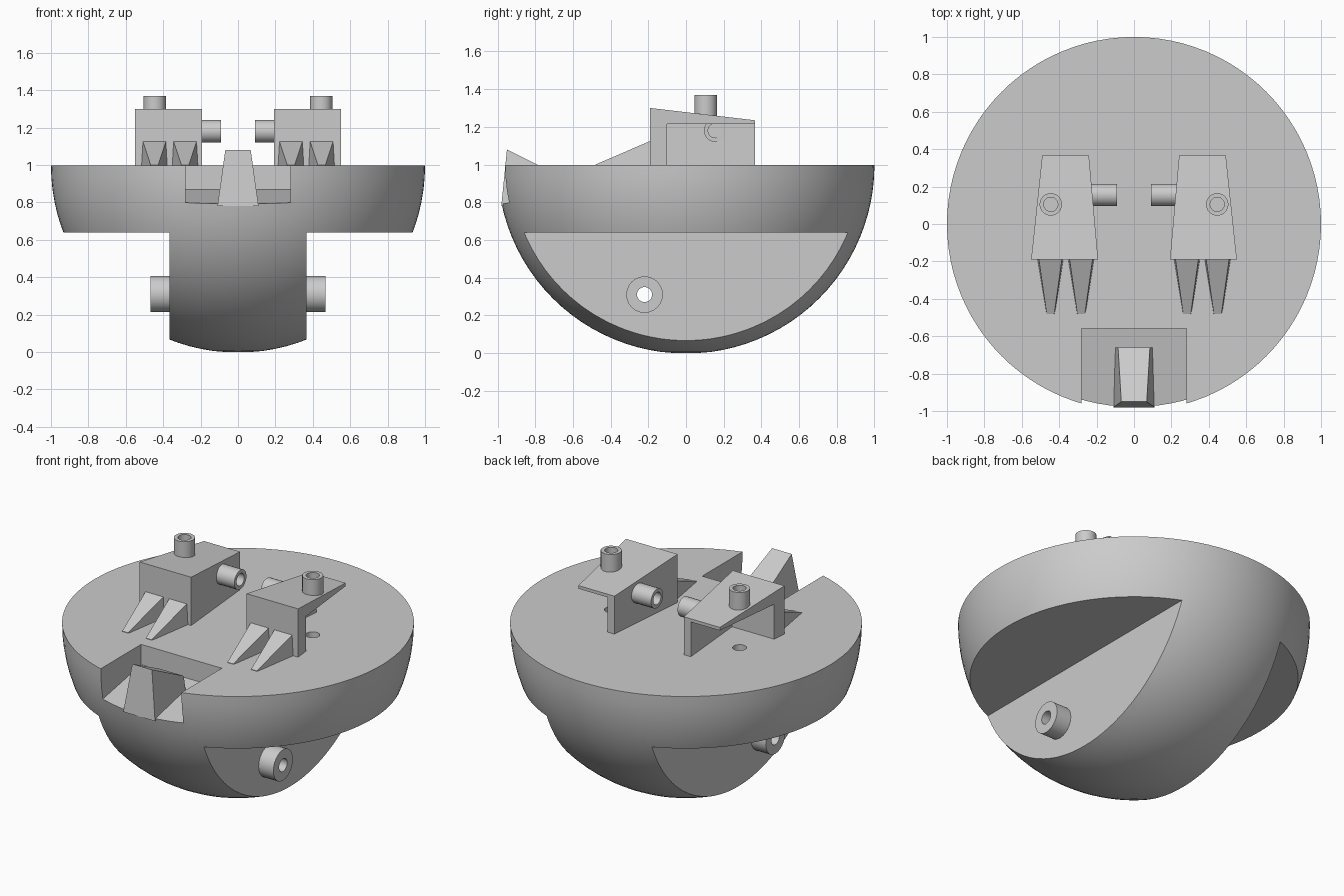
import bpy, bmesh, math
from mathutils import Matrix, Vector

cube = bpy.data.objects.get("Cube")
if cube:
    bpy.data.objects.remove(cube, do_unlink=True)

GREY = (0.6, 0.6, 0.6, 1)
mat = bpy.data.materials.new("plain grey")
mat.use_nodes = True
mat.diffuse_color = GREY
mat.node_tree.nodes["Principled BSDF"].inputs["Base Color"].default_value = GREY
DECK = 0.997


def finish(name, bm):
    bmesh.ops.recalc_face_normals(bm, faces=bm.faces)
    mesh = bpy.data.meshes.new(name)
    bm.to_mesh(mesh)
    bm.free()
    mesh.materials.append(mat)
    ob = bpy.data.objects.new(name, mesh)
    bpy.context.collection.objects.link(ob)
    return ob


def section(y, xc, low, high, z0, z1):
    """Trapezoid across x; y may be a (bottom, top) pair."""
    yb, yt = y if isinstance(y, tuple) else (y, y)
    return [(xc - low, yb, z0), (xc + low, yb, z0), (xc + high, yt, z1), (xc - high, yt, z1)]


def block(name, front, back):
    """Solid lofted between two four-cornered sections."""
    bm = bmesh.new()
    a = [bm.verts.new(p) for p in section(*front)]
    b = [bm.verts.new(p) for p in section(*back)]
    bm.faces.new(a)
    bm.faces.new(b)
    for i in range(4):
        j = (i + 1) % 4
        bm.faces.new((a[i], a[j], b[j], b[i]))
    return finish(name, bm)


def rod(name, start, end, radius, bore=0, sides=24):
    """Cylinder, or a tube when bore is given."""
    start, end = Vector(start), Vector(end)
    turn = (end - start).to_track_quat('Z', 'Y')
    bm = bmesh.new()
    rings = []
    for centre, r in [(start, radius), (end, radius)] + ([(end, bore), (start, bore)] if bore else []):
        rings.append([bm.verts.new(centre + turn @ Vector((r * math.cos(t), r * math.sin(t), 0)))
                      for t in (math.tau * i / sides for i in range(sides))])
    pairs = list(zip(rings, rings[1:]))
    if bore:
        pairs.append((rings[-1], rings[0]))
    else:
        bm.faces.new(rings[0])
        bm.faces.new(rings[1])
    for a, b in pairs:
        for i in range(sides):
            j = (i + 1) % sides
            bm.faces.new((a[i], a[j], b[j], b[i]))
    return finish(name, bm)


def carve(ob, cutters):
    bpy.context.view_layer.objects.active = ob
    for c in cutters:
        mod = ob.modifiers.new("cut", 'BOOLEAN')
        mod.operation, mod.solver, mod.object = 'DIFFERENCE', 'EXACT', c
        bpy.ops.object.modifier_apply(modifier=mod.name)
        bpy.data.objects.remove(c, do_unlink=True)


def smooth(ob):
    bpy.ops.object.select_all(action='DESELECT')
    ob.select_set(True)
    bpy.context.view_layer.objects.active = ob
    bpy.ops.object.shade_smooth_by_angle(angle=math.radians(30))


# Hemispherical bowl with a flat deck
bm = bmesh.new()
bmesh.ops.create_uvsphere(bm, u_segments=96, v_segments=48, radius=1,
                          matrix=Matrix.Translation((0, 0, DECK)))
bmesh.ops.delete(bm, geom=[v for v in bm.verts if v.co.z > DECK + 0.001], context='VERTS')
bmesh.ops.holes_fill(bm, edges=[e for e in bm.edges if e.is_boundary], sides=0)
for v in bm.verts:
    v.co.z = max(v.co.z, 0) if v.co.z < DECK - 0.001 else DECK
bowl = finish("bowl", bm)

# Side cutaways, sloped front notch, cross bore and blind deck holes
cuts = [block("notch_cutter", (-1.2, 0, 0.28, 0.28, 0.75, 1.3), (-0.56, 0, 0.28, 0.28, 0.87, 1.3)),
        rod("bore_cutter", (-0.6, -0.22, 0.31), (0.6, -0.22, 0.31), 0.04)]
for s in (-1, 1):
    cuts.append(block("side_cutter", (-1.5, s * 0.865, 0.5, 0.5, -0.5, 0.64),
                      (1.5, s * 0.865, 0.5, 0.5, -0.5, 0.64)))
    cuts.append(rod("deck_hole_cutter", (s * 0.445, 0.105, 0.9), (s * 0.445, 0.105, 1.1), 0.04))
carve(bowl, cuts)
smooth(bowl)

# Sloped tooth standing in the notch
block("front_tooth", ((-0.98, -0.95), 0, 0.11, 0.068, 0.78, 1.08),
      (-0.66, 0, 0.11, 0.085, 0.78, 0.935))

for s, side in ((-1, "right"), (1, "left")):
    # Hollow bracket: front block, inner wall and sloping top plate
    bracket = block(side + "_bracket", (-0.19, s * 0.371, 0.179, 0.179, 0.985, 1.3),
                    (0.365, s * 0.366, 0.125, 0.125, 0.985, 1.235))
    pocket = block("pocket_cutter", (-0.1, s * 0.55, 0.3, 0.3, 0.9, 1.215),
                   (0.5, s * 0.6, 0.3, 0.3, 0.9, 1.215))
    hole = rod("plate_hole_cutter", (s * 0.445, 0.105, 1.1), (s * 0.445, 0.105, 1.5), 0.04)
    carve(bracket, [pocket, hole])

    # Hollow pegs on top, inside and low on the stem
    smooth(rod(side + "_top_peg", (s * 0.445, 0.105, 1.22), (s * 0.445, 0.105, 1.37), 0.06, 0.038))
    smooth(rod(side + "_inner_peg", (s * 0.28, 0.155, 1.18), (s * 0.092, 0.155, 1.18), 0.06, 0.038))
    smooth(rod(side + "_stem_peg", (s * 0.35, -0.22, 0.31), (s * 0.467, -0.22, 0.31), 0.097, 0.04))

    # Pair of tapering spikes ahead of the bracket
    for i, x in enumerate((0.283, 0.447)):
        block(f"{side}_spike_{i + 1}", (-0.48, s * x, 0.024, 0.02, 0.985, 1.0),
              (-0.185, s * x, 0.07, 0.062, 0.985, 1.127))
